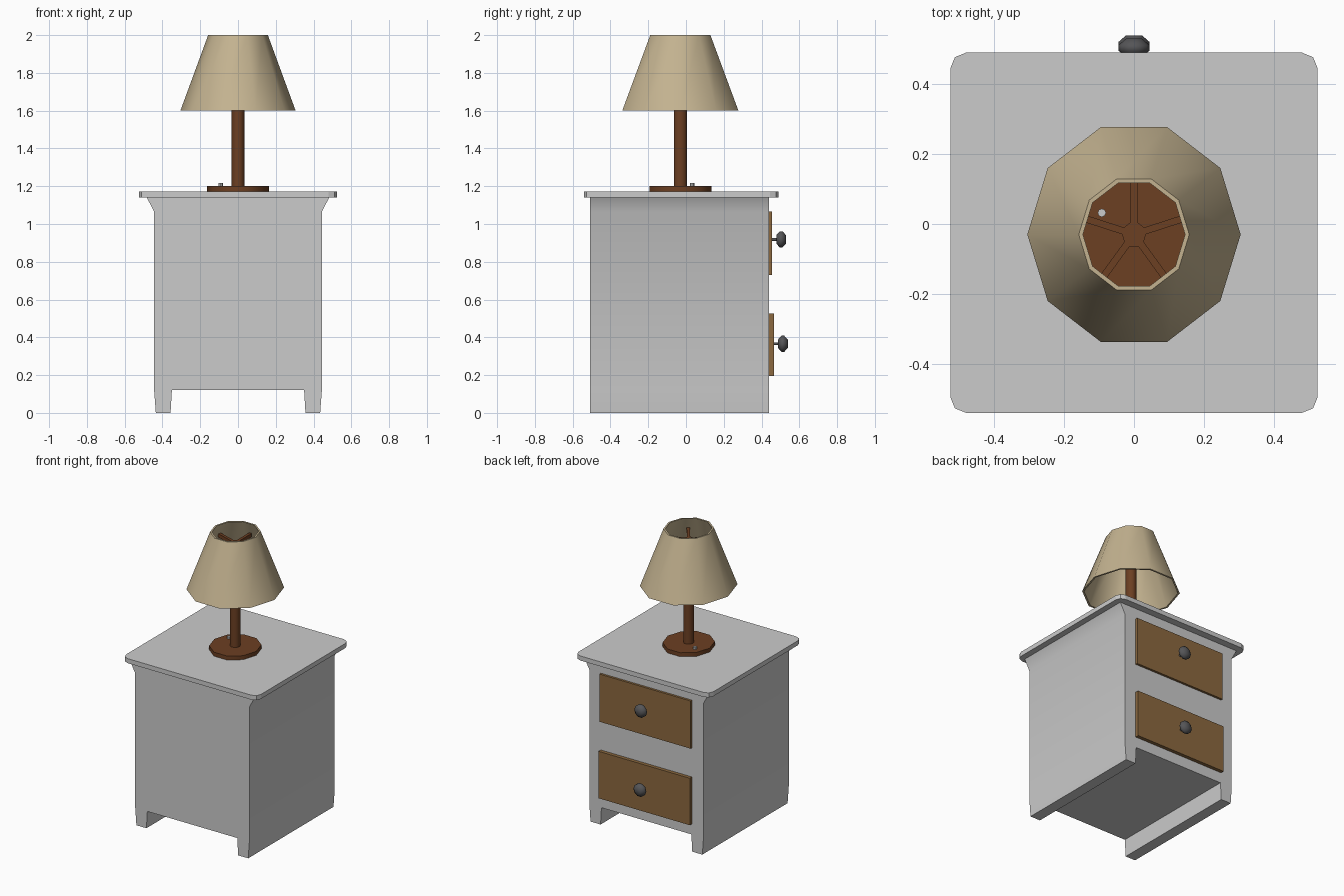
import bpy, bmesh, math
from mathutils import Matrix, Vector

if "Cube" in bpy.data.objects:
    bpy.data.objects.remove(bpy.data.objects["Cube"])


def material(name, rgb):
    m = bpy.data.materials.new(name)
    m.diffuse_color = (*rgb, 1)
    m.use_nodes = True
    m.node_tree.nodes["Principled BSDF"].inputs["Base Color"].default_value = m.diffuse_color
    return m


WOOD = material("dark_wood", (0.15, 0.05, 0.016))
DRAWER = material("light_wood", (0.26, 0.14, 0.05))
FABRIC = material("shade_fabric", (0.55, 0.45, 0.28))
METAL = material("dark_metal", (0.09, 0.09, 0.095))


def finish(name, bm, mat=None, smooth=None):
    bmesh.ops.recalc_face_normals(bm, faces=bm.faces)
    me = bpy.data.meshes.new(name)
    bm.to_mesh(me)
    bm.free()
    ob = bpy.data.objects.new(name, me)
    bpy.context.collection.objects.link(ob)
    if mat:
        me.materials.append(mat)
    if smooth:
        bpy.ops.object.select_all(action='DESELECT')
        ob.select_set(True)
        bpy.context.view_layer.objects.active = ob
        bpy.ops.object.shade_smooth_by_angle(angle=math.radians(smooth))
    return ob


def prism(name, points, depth, mat=None, smooth=None):
    """Extrude a closed outline along a vector."""
    bm = bmesh.new()
    face = bm.faces.new([bm.verts.new(p) for p in points])
    ext = bmesh.ops.extrude_face_region(bm, geom=[face])
    bmesh.ops.translate(bm, vec=depth, verts=[
        v for v in ext["geom"] if isinstance(v, bmesh.types.BMVert)])
    return finish(name, bm, mat, smooth)


def box(name, lo, hi, mat=None):
    return prism(name, [(lo[0], lo[1], lo[2]), (hi[0], lo[1], lo[2]),
                        (hi[0], hi[1], lo[2]), (lo[0], hi[1], lo[2])],
                 (0, 0, hi[2] - lo[2]), mat)


def lathe(name, profile, sides, matrix, mat=None, smooth=40, loop=False):
    """Revolve (radius, height) points; loop closes the profile, else ends are capped."""
    bm = bmesh.new()
    rings = [[bm.verts.new(matrix @ Vector((r * math.cos(a), r * math.sin(a), h)))
              for a in (math.tau * i / sides for i in range(sides))]
             for r, h in profile]
    pairs = list(zip(rings, rings[1:])) + ([(rings[-1], rings[0])] if loop else [])
    for a, b in pairs:
        for i in range(sides):
            j = (i + 1) % sides
            bm.faces.new((a[i], a[j], b[j], b[i]))
    if not loop:
        bm.faces.new(rings[0])
        bm.faces.new(rings[-1])
    return finish(name, bm, mat, smooth)


# Cabinet body: front outline with feet and flared top, run through the depth
half = [(0.35, 0.12), (0.357, 0), (0.435, 0), (0.444, 0.12), (0.444, 1.066), (0.483, 1.14)]
outline = half + [(-x, z) for x, z in reversed(half)]
prism("cabinet_body", [(x, -0.508, z) for x, z in outline], (0, 0.948, 0), smooth=30)

# Table top with softened corners
corner = [(0.525, 0.47), (0.512, 0.502), (0.48, 0.515)]
top = (corner + [(-x, y) for x, y in reversed(corner)]
       + [(-x, -y) for x, y in corner] + [(x, -y) for x, y in reversed(corner)])
prism("table_top", [(x, y - 0.025, 1.14) for x, y in top], (0, 0, 0.032))

# Drawer fronts with knobs on the +y side
for label, z0, z1, y in (("upper", 0.73, 1.065, 0.456), ("lower", 0.195, 0.525, 0.465)):
    box(label + "_drawer_front", (-0.355, 0.43, z0), (0.355, y, z1), DRAWER)
    facing = Matrix.Translation((0, y, (z0 + z1) / 2 + 0.015 * (label == "upper") + 0.006)) \
        @ Matrix.Rotation(-math.pi / 2, 4, 'X')
    lathe(label + "_knob", [(0.008, -0.01), (0.008, 0.022), (0.023, 0.022), (0.045, 0.04),
                            (0.045, 0.055), (0.023, 0.074)], 10, facing, METAL, 50)

# Lamp: ten sided parts, slightly stretched in y
lamp = Matrix.Translation((0, -0.03, 0)) @ Matrix.Diagonal((1, 1.06, 1, 1))
lathe("lamp_base", [(0.163, 1.172), (0.163, 1.2)], 10, lamp, WOOD)
lathe("lamp_pole", [(0.034, 1.2), (0.034, 1.925)], 10, lamp, WOOD)
lathe("lamp_shade", [(0.305, 1.6), (0.158, 2.0), (0.146, 2.0), (0.293, 1.6)],
      10, lamp, FABRIC, 40, loop=True)

# Five spokes holding the shade
for i in range(5):
    spoke = box(f"shade_spoke_{i + 1}", (0.02, -0.01, 1.9), (0.168, 0.01, 1.925), WOOD)
    spoke.matrix_world = Matrix.Translation((0, -0.03, 0)) \
        @ Matrix.Rotation(math.radians(90 + 72 * i), 4, 'Z')

# Switch button on the lamp base
lathe("switch_button", [(0.012, 1.195), (0.012, 1.216)], 8,
      Matrix.Translation((-0.092, 0.032, 0)))
